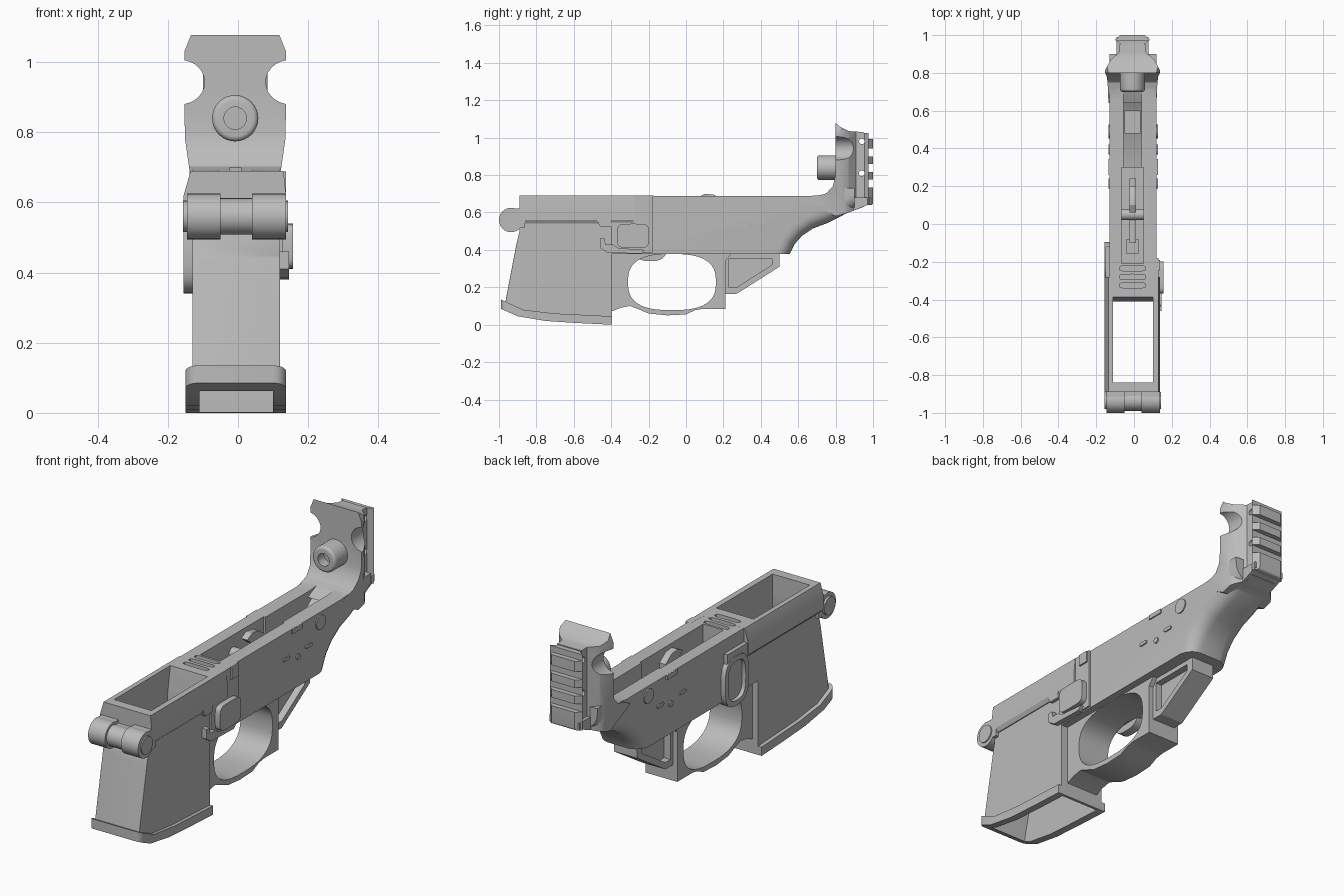
import bpy, bmesh, math
from mathutils import Vector

cube = bpy.data.objects.get("Cube")
if cube:
    bpy.data.objects.remove(cube)

grey = bpy.data.materials.new("matte grey")
grey.use_nodes = True
tone = (0.5, 0.5, 0.5, 1)
grey.diffuse_color = tone
grey.node_tree.nodes["Principled BSDF"].inputs["Base Color"].default_value = tone
CX = -0.008  # middle of the body across x


def prism(name, pts, lo, hi, axis="x", rounding=0, pick=None):
    """Extrude a 2D outline along one axis; optionally round the picked edges."""
    place = {"x": lambda a, b, t: (t, a, b),
             "y": lambda a, b, t: (a, t, b),
             "z": lambda a, b, t: (a, b, t)}[axis]
    bm = bmesh.new()
    face = bm.faces.new([bm.verts.new(place(a, b, lo)) for a, b in pts])
    ext = bmesh.ops.extrude_face_region(bm, geom=[face])
    moved = [g for g in ext["geom"] if isinstance(g, bmesh.types.BMVert)]
    bmesh.ops.translate(bm, verts=moved, vec=Vector(place(0, 0, hi - lo)))
    bmesh.ops.recalc_face_normals(bm, faces=bm.faces)
    if rounding:
        edges = [e for e in bm.edges if pick(e.verts[0].co, e.verts[1].co)]
        bmesh.ops.bevel(bm, geom=edges, offset=rounding, segments=5,
                        profile=0.5, affect="EDGES", clamp_overlap=True)
    mesh = bpy.data.meshes.new(name)
    bm.to_mesh(mesh)
    bm.free()
    mesh.materials.append(grey)
    ob = bpy.data.objects.new(name, mesh)
    bpy.context.collection.objects.link(ob)
    return ob


def box(name, x, y, z, rounding=0, pick=None):
    return prism(name, [(y[0], z[0]), (y[1], z[0]), (y[1], z[1]), (y[0], z[1])],
                 x[0], x[1], "x", rounding, pick)


def oval(cy, cz, ry, rz, power=2, n=32):
    def f(v):
        return math.copysign(abs(v) ** (2 / power), v)
    turn = [2 * math.pi * i / n for i in range(n)]
    return [(cy + ry * f(math.cos(t)), cz + rz * f(math.sin(t))) for t in turn]


def boolean(targets, tool, mode="DIFFERENCE"):
    for ob in targets:
        mod = ob.modifiers.new("cut", "BOOLEAN")
        mod.operation, mod.object, mod.solver = mode, tool, "EXACT"
        bpy.context.view_layer.objects.active = ob
        bpy.ops.object.modifier_apply(modifier=mod.name)
    bpy.data.objects.remove(tool)


def mirrored(half):
    """Close a right-hand outline with its reflection about the body middle."""
    return [(CX + a, b) for a, b in half] + [(CX - a, b) for a, b in reversed(half)]


def upright(a, b):
    return abs(a.z - b.z) > 0.1 and a.y < -0.8


# Front well: tapered shell, flared lip and overhanging rim
well = prism("front_well", [(-0.89, 0.6), (-0.89, 0.5), (-0.905, 0.44), (-0.97, 0.1),
                            (-0.87, 0.04), (-0.395, 0.02), (-0.395, 0.6)],
             -0.13, 0.12, "x", 0.03, upright)
lip = prism("well_lip", [(-0.99, 0.135), (-0.99, 0.085), (-0.9, 0.045), (-0.75, 0.02),
                         (-0.6, 0.01), (-0.395, 0), (-0.395, 0.045), (-0.7, 0.06),
                         (-0.87, 0.08)], -0.15, 0.137, "x", 0.035,
            lambda a, b: abs(a.x - b.x) < 0.01 and a.y < -0.98 and b.y < -0.98)
rim = prism("well_rim", [(-0.135, 0.54), (-0.155, 0.56), (-0.155, 0.62), (-0.135, 0.69),
                         (0.13, 0.69), (0.137, 0.62), (0.137, 0.56), (0.125, 0.54)],
            -0.89, -0.28, "y")

# Long main body with rounded rear underside
body = prism("main_body", [(-0.42, 0.69), (0.66, 0.688), (0.74, 0.695), (0.8, 0.73),
                           (0.9, 0.73), (0.9, 0.62), (0.82, 0.575), (0.76, 0.545),
                           (0.68, 0.515), (0.62, 0.475), (0.58, 0.43), (0.555, 0.378),
                           (-0.42, 0.378)], -0.13, 0.12, "x", 0.07,
             lambda a, b: abs(a.x - b.x) < 0.01 and min(a.y, b.y) > 0.55
             and max(a.z, b.z) < 0.63)

# Open well, shallow top channel and grooves across the bridge
boolean([well, lip, rim, body],
        prism("well_space", [(-0.84, 0.8), (-0.84, 0.5), (-0.94, 0.08), (-0.94, -0.1),
                             (-0.41, -0.1), (-0.41, 0.55), (-0.37, 0.8)], -0.11, 0.1))
boolean([body], box("channel_space", (-0.065, 0.05), (-0.21, 0.3), (0.46, 0.8)))
boolean([body], prism("rear_channel_space", [(0.25, 0.5), (0.55, 0.55), (0.72, 0.68),
                                             (0.72, 0.9), (0.25, 0.9)], -0.055, 0.04))
for y in (-0.235, -0.28, -0.325):
    boolean([body, rim], prism("groove", oval(CX, y, 0.07, 0.014, 4, 24), 0.66, 0.8, "z"))

# Front hinge: two barrels, a thinner middle, caps and a web
for name, x0, x1, r in (("hinge_barrel_right", -0.145, -0.05, 0.065),
                        ("hinge_barrel_left", 0.04, 0.137, 0.065),
                        ("hinge_middle", -0.06, 0.05, 0.052),
                        ("hinge_cap_right", -0.157, -0.14, 0.045),
                        ("hinge_cap_left", 0.13, 0.143, 0.045)):
    prism(name, oval(-0.935, 0.56, r, r), x0, x1)
for x0, x1 in ((-0.145, -0.05), (0.04, 0.137)):
    box("hinge_web", (x0, x1), (-0.935, -0.86), (0.52, 0.622))
box("hinge_middle_web", (-0.06, 0.05), (-0.93, -0.86), (0.515, 0.605))

# Hand guard loop below the body
guard = prism("guard_loop", [(-0.4, 0.45), (-0.4, 0.07), (-0.35, 0.09), (-0.3, 0.1),
                             (-0.26, 0.085), (-0.2, 0.06), (-0.1, 0.05), (0, 0.055),
                             (0.05, 0.078), (0.09, 0.085), (0.21, 0.085), (0.21, 0.34),
                             (0.24, 0.378), (0.24, 0.45)], CX - 0.09, CX + 0.09)
boolean([guard], prism("guard_space", oval(-0.075, 0.228, 0.235, 0.15, 2.7, 48), -0.3, 0.3))

# Rear fin with a recess on each side
fin = prism("rear_fin", [(0.2, 0.4), (0.2, 0.165), (0.27, 0.165), (0.5, 0.31), (0.5, 0.4)],
            CX - 0.065, CX + 0.065)
for s in (-1, 1):
    ends = sorted((CX + s * 0.03, CX + s * 0.2))
    boolean([fin], prism("fin_recess", [(0.23, 0.355), (0.23, 0.2), (0.27, 0.2),
                                        (0.46, 0.32), (0.46, 0.355)], *ends))

# Upright post: side, plan and front outlines intersected
post = prism("rear_post", [(0.64, 0.66), (0.7, 0.688), (0.75, 0.702), (0.785, 0.74),
                           (0.8, 0.8), (0.8, 1.078), (0.83, 1.055), (0.87, 1.035),
                           (0.95, 1.03), (0.95, 0.63), (0.87, 0.6), (0.8, 0.58)], -0.3, 0.3)
boolean([post], prism("plan", mirrored([(0.125, 0.6), (0.13, 0.7), (0.145, 0.78), (0.145, 0.815),
                                        (0.115, 0.87), (0.07, 0.91), (0.065, 1.05)]),
                      0.5, 1.2, "z"), "INTERSECT")
notch = [(0.155 - 0.068 * math.sin(t), 0.943 - 0.063 * math.cos(t))
         for t in [math.pi * (0.05 + 0.9 * i / 12) for i in range(13)]]
boolean([post], prism("front", mirrored([(0.123, 0.5), (0.13, 0.69), (0.143, 0.78), (0.145, 0.875)]
                                        + notch + [(0.145, 1.03), (0.125, 1.08)]),
                      0.5, 1.1, "y"), "INTERSECT")

# Slotted rail on the back of the post
rail = prism("rear_rail", mirrored([(0.06, 0.93), (0.065, 0.955), (0.092, 0.975), (0.065, 1.0)]),
             0.64, 1.025, "z", 0.012, lambda a, b: a.y > 0.99 and b.y > 0.99
             and abs(a.z - b.z) < 0.01)
for z in (0.755, 0.838, 0.92, 1.015):
    boolean([rail], box("slot", (-0.3, 0.3), (0.975, 1.1), (z - 0.021, z + 0.021)))
for z in (0.81, 0.98):
    boolean([post, rail], prism("dimple", oval(0.94, z, 0.015, 0.015, 2, 16), -0.3, 0.3))
prism("rail_foot", [(0.85, 0.68), (0.85, 0.592), (0.99, 0.648), (0.99, 0.68)],
      CX - 0.085, CX + 0.085)

# Hollow round stud on the post
stud = prism("post_stud", oval(CX, 0.84, 0.066, 0.066), 0.7, 0.83, "y", 0.015,
             lambda a, b: a.y < 0.71 and b.y < 0.71)
boolean([stud], prism("stud_space", oval(CX, 0.84, 0.032, 0.032), 0.6, 0.75, "y"))

# Left side: raised panel, fence and rounded pad
box("left_panel", (0.1, 0.129), (-0.4, -0.18), (0.385, 0.69))
box("left_post", (0.1, 0.137), (-0.245, -0.19), (0.63, 0.688))
prism("left_fence", [(-0.46, 0.46), (-0.46, 0.41), (-0.42, 0.385), (-0.24, 0.38),
                     (-0.22, 0.4), (-0.36, 0.41), (-0.39, 0.43), (-0.43, 0.43),
                     (-0.435, 0.46)], 0.1, 0.145)
prism("left_pad", oval(-0.283, 0.475, 0.085, 0.065, 5), 0.1, 0.157)
prism("left_step", [(-0.48, 0.57), (-0.46, 0.525), (-0.4, 0.525), (-0.4, 0.62), (-0.48, 0.62)],
      0.1, 0.137)

# Right side: oval fence and raised ledge
ring = prism("right_fence", oval(-0.19, 0.465, 0.095, 0.125, 3), -0.155, -0.11)
boolean([ring], prism("fence_space", oval(-0.19, 0.465, 0.07, 0.1, 3), -0.3, -0.135))
box("right_ledge", (-0.15, -0.11), (-0.4, -0.12), (0.56, 0.62))

# Shallow round and slotted buttons on both sides
for side, x0, x1 in (("left", 0.1, 0.126), ("right", -0.136, -0.11)):
    prism(side + "_large_button", oval(0.49, 0.638, 0.037, 0.037), x0, x1)
    prism(side + "_small_button", oval(0.31, 0.53, 0.015, 0.015, 2, 16), x0, x1)
    for y in (0.215, 0.395):
        prism(side + "_slot_button", oval(y, 0.555, 0.026, 0.009, 4, 16), x0, x1)
    box(side + "_top_tab", (x0, x1), (0.26, 0.345), (0.665, 0.688))

# Simple decorative blocks inside the channel
box("channel_block_front", (-0.04, 0.025), (-0.16, -0.08), (0.45, 0.58))
box("channel_bar", (-0.025, 0.01), (-0.1, 0.24), (0.45, 0.6))
prism("channel_cross_rod", oval(0.05, 0.6, 0.03, 0.03, 2, 16), -0.065, 0.05)
prism("channel_hook", [(0.06, 0.5), (0.2, 0.5), (0.2, 0.66), (0.15, 0.695), (0.1, 0.7),
                       (0.06, 0.68), (0.11, 0.64)], -0.025, 0.01)
box("channel_block_rear", (-0.05, 0.035), (0.48, 0.6), (0.52, 0.61))

# Smooth the curved walls and keep the hard edges
for ob in bpy.context.scene.objects:
    if ob.type == "MESH":
        bpy.ops.object.select_all(action="DESELECT")
        ob.select_set(True)
        bpy.context.view_layer.objects.active = ob
        bpy.ops.object.shade_smooth_by_angle(angle=math.radians(30))
